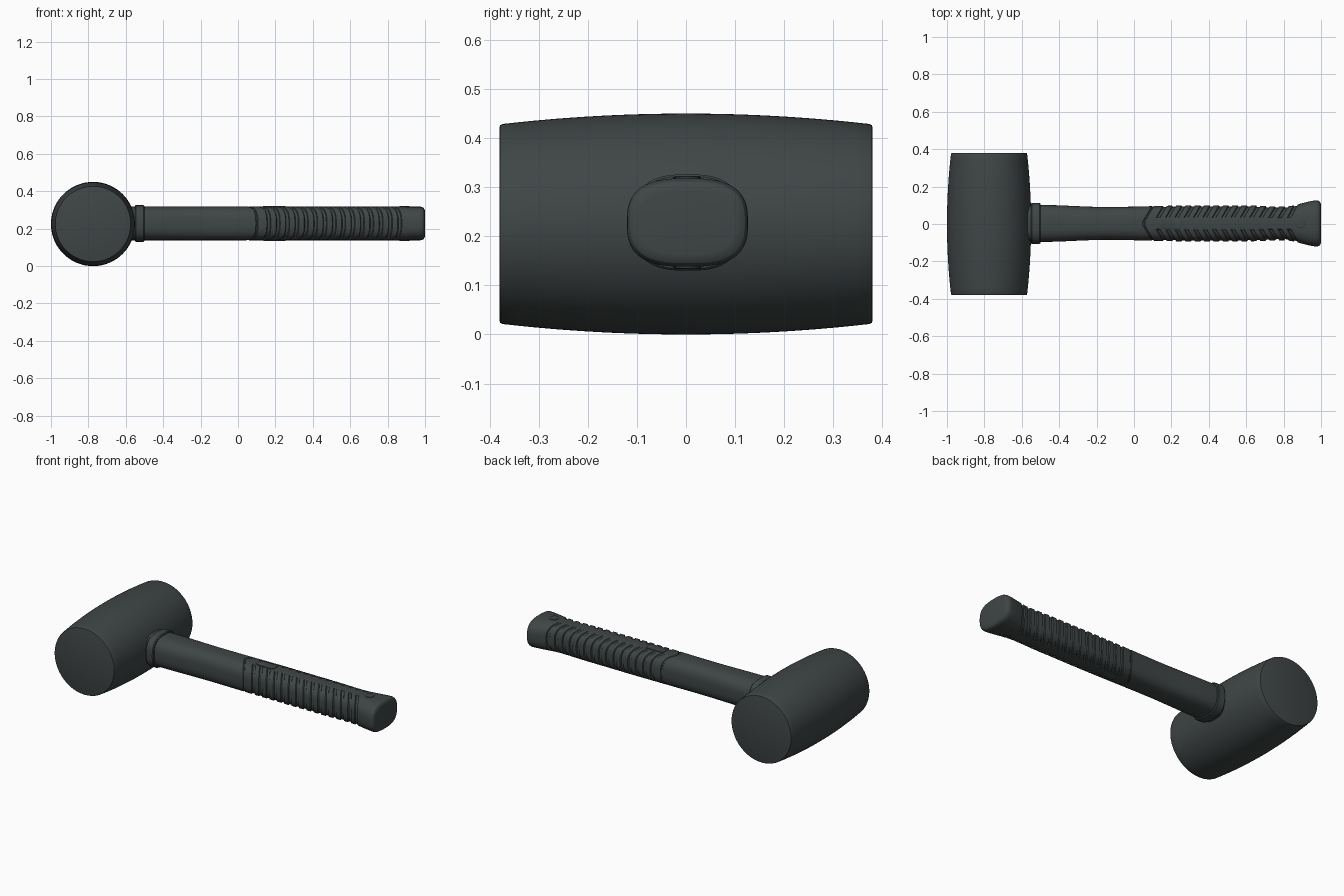
import bpy, bmesh
from math import sin, cos, pi, copysign

if "Cube" in bpy.data.objects:
    bpy.data.objects.remove(bpy.data.objects["Cube"])

mat = bpy.data.materials.new("dark_rubber")
mat.diffuse_color = (0.05, 0.06, 0.06, 1)
mat.use_nodes = True
mat.node_tree.nodes["Principled BSDF"].inputs["Base Color"].default_value = mat.diffuse_color
CY, CZ = 0.003, 0.228      # handle axis
SIDES = 72


def finish(bm, name, angle=30):
    bmesh.ops.recalc_face_normals(bm, faces=bm.faces)
    me = bpy.data.meshes.new(name)
    bm.to_mesh(me)
    bm.free()
    ob = bpy.data.objects.new(name, me)
    bpy.context.collection.objects.link(ob)
    me.materials.append(mat)
    bpy.ops.object.select_all(action='DESELECT')
    ob.select_set(True)
    bpy.context.view_layer.objects.active = ob
    bpy.ops.object.shade_smooth_by_angle(angle=angle * pi / 180)
    return ob


def loft(name, rings, angle=30):
    bm = bmesh.new()
    vs = [[bm.verts.new(p) for p in ring] for ring in rings]
    for a, b in zip(vs, vs[1:]):
        n = len(a)
        for i in range(n):
            bm.faces.new((a[i], a[(i + 1) % n], b[(i + 1) % n], b[i]))
    bm.faces.new(vs[0])
    bm.faces.new(vs[-1])
    return finish(bm, name, angle)


def interp(pts, x):
    if x <= pts[0][0]:
        return pts[0][1]
    for (x0, y0), (x1, y1) in zip(pts, pts[1:]):
        if x <= x1:
            t = (x - x0) / (x1 - x0)
            t = t * t * (3 - 2 * t)
            return y0 + (y1 - y0) * t
    return pts[-1][1]


def oval(t, n=2.8):
    c, s = cos(t), sin(t)
    return (copysign(abs(c) ** (2 / n), c), copysign(abs(s) ** (2 / n), s))


ANGLES = [2 * pi * (i + 0.5) / SIDES for i in range(SIDES)]

# barrel-shaped head, turned about the y direction
R, L = 0.225, 0.38


def barrel(y):
    return R - 0.022 * (y / L) ** 2


half = [(L * i / 12 * 0.984, barrel(L * i / 12 * 0.984)) for i in range(13)]
half += [(0.3785, 0.2015), (L, 0.197)]
profile = [(-y, r) for y, r in reversed(half[1:])] + half
loft("mallet_head", [[(-0.775 + r * cos(2 * pi * i / 96), y, R + r * sin(2 * pi * i / 96))
                      for i in range(96)] for y, r in profile])

# handle: width varies along x, grip grooves run round it as chevrons
WIDTH = [(-0.5, 0.099), (-0.15, 0.088), (0.35, 0.097), (0.6, 0.096),
         (0.8, 0.090), (0.99, 0.124)]
HEIGHT = 0.09
stations = [(-0.62 + 0.04 * i, 0, 0) for i in range(17)]    # (x, groove depth, full ring)
for d, x in ((0, 0.04), (0.003, 0.043), (0.003, 0.049), (0, 0.052)):
    stations.append((x, d, 1))
for k in range(15):
    c = 0.11 + 0.05 * k
    for dx, d in ((-0.011, 0), (-0.007, 0.006), (0.007, 0.006), (0.011, 0), (0.025, 0)):
        stations.append((c + dx, d, 0))
stations += [(x, 0, 0) for x in (0.86, 0.88, 0.90, 0.92, 0.94, 0.96, 0.975)]
stations.sort()

rings = []
for x, depth, full in stations:
    fade = max(0, min(1, (x + 0.3) / 0.3, (0.975 - x) / 0.14))
    ring = []
    for t in ANGLES:
        u, v = oval(t)
        px = x + 0.055 * abs(u) * fade
        w = interp(WIDTH, px)
        mask = 1 if full else max(0, min(1, (abs(u) * w - 0.03) / 0.008))
        d = depth * mask
        ring.append((px, CY + u * (w - d), CZ + v * (HEIGHT - d)))
    rings.append(ring)
for x, inset in ((0.985, 0.002), (0.993, 0.007), (0.998, 0.015), (1.0, 0.026)):
    rings.append([(x, CY + u * (0.124 - inset), CZ + v * (HEIGHT - inset))
                  for u, v in map(oval, ANGLES)])
loft("handle", rings, 25)

# collar where the handle meets the head
collar = ((-0.552, 0.010), (-0.551, 0.004), (-0.546, 0), (-0.506, 0), (-0.501, 0.004), (-0.5, 0.010))
loft("handle_collar", [[(x, CY + u * (0.110 - i), CZ + v * (0.098 - i))
                        for u, v in map(oval, ANGLES)] for x, i in collar])

# raised plate and round button on the top and bottom of the grip
for side, label in ((1, "top"), (-1, "bottom")):
    for name, cx, hx, hy, n in (("grip_plate", 0.195, 0.06, 0.028, 7),
                                ("grip_button", 0.89, 0.026, 0.026, 2)):
        loft(label + "_" + name,
             [[(cx + u * (hx - i), CY + v * (hy - i), CZ + side * z)
               for u, v in (oval(2 * pi * k / 48, n) for k in range(48))]
              for z, i in ((0.08, 0), (0.0925, 0), (0.0945, 0.003))])
